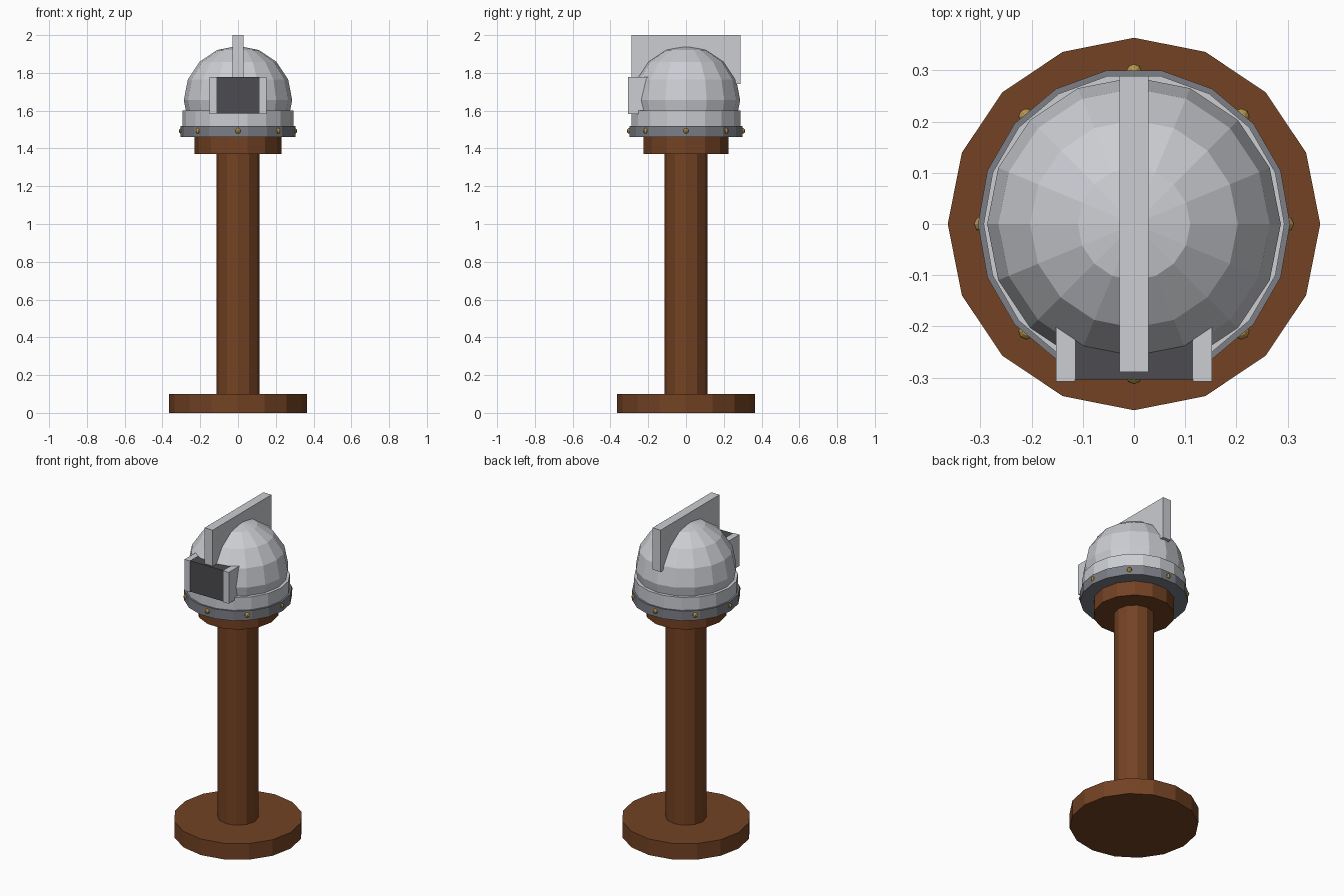
import bpy, math

if "Cube" in bpy.data.objects:
    bpy.data.objects.remove(bpy.data.objects["Cube"])


def material(name, rgb):
    lin = [((c / 255 + 0.055) / 1.055) ** 2.4 for c in rgb]
    m = bpy.data.materials.new(name)
    m.diffuse_color = (*lin, 1)
    m.use_nodes = True
    m.node_tree.nodes["Principled BSDF"].inputs["Base Color"].default_value = m.diffuse_color
    return m


wood = material("brown_wood", (115, 66, 35))
steel = material("light_steel", (203, 205, 210))
band_steel = material("dark_band_steel", (124, 126, 134))
visor_dark = material("visor_charcoal", (76, 75, 80))
brass = material("brass", (184, 150, 75))


def finish(name, mat):
    ob = bpy.context.object
    ob.name = name
    ob.data.materials.append(mat)
    return ob


def cylinder(name, r, z0, z1, sides, mat):
    bpy.ops.mesh.primitive_cylinder_add(vertices=sides, radius=r, depth=z1 - z0,
                                        location=(0, 0, (z0 + z1) / 2))
    ob = finish(name, mat)
    # start the polygon with a corner on the x axis
    for v in ob.data.vertices:
        v.co.x, v.co.y = v.co.y, -v.co.x
    return ob


def box(name, lo, hi, mat):
    bpy.ops.mesh.primitive_cube_add(size=1, location=[(a + b) / 2 for a, b in zip(lo, hi)])
    ob = finish(name, mat)
    for v in ob.data.vertices:
        v.co = [c * (b - a) for c, a, b in zip(v.co, lo, hi)]
    return ob


def ball(name, r, loc, seg, rings, mat):
    bpy.ops.mesh.primitive_uv_sphere_add(segments=seg, ring_count=rings, radius=r, location=loc)
    return finish(name, mat)


# Wooden stand
cylinder("stand_base", 0.364, 0, 0.10, 16, wood)
cylinder("stand_post", 0.115, 0.10, 1.38, 12, wood)
cylinder("stand_head", 0.23, 1.37, 1.465, 14, wood)

# Helmet shell
cylinder("helmet_brim_band", 0.305, 1.46, 1.52, 18, band_steel)
cylinder("helmet_collar", 0.294, 1.515, 1.60, 18, steel)
ball("helmet_dome", 0.287, (0, 0, 1.656), 16, 8, steel)
box("helmet_crest", (-0.028, -0.289, 1.74), (0.028, 0.289, 2.0), steel)

# Visor plate between two cheek posts
box("visor_plate", (-0.12, -0.304, 1.585), (0.12, -0.20, 1.777), visor_dark)
for side, s in (("left", -1), ("right", 1)):
    xs = sorted((s * 0.115, s * 0.152))
    box(f"visor_post_{side}", (xs[0], -0.308, 1.583), (xs[1], -0.19, 1.778), steel)

# Rivets around the band
for i in range(8):
    a = math.radians(45 * i)
    ball(f"band_rivet_{i + 1}", 0.016, (0.297 * math.cos(a), 0.297 * math.sin(a), 1.493),
         8, 6, brass)
